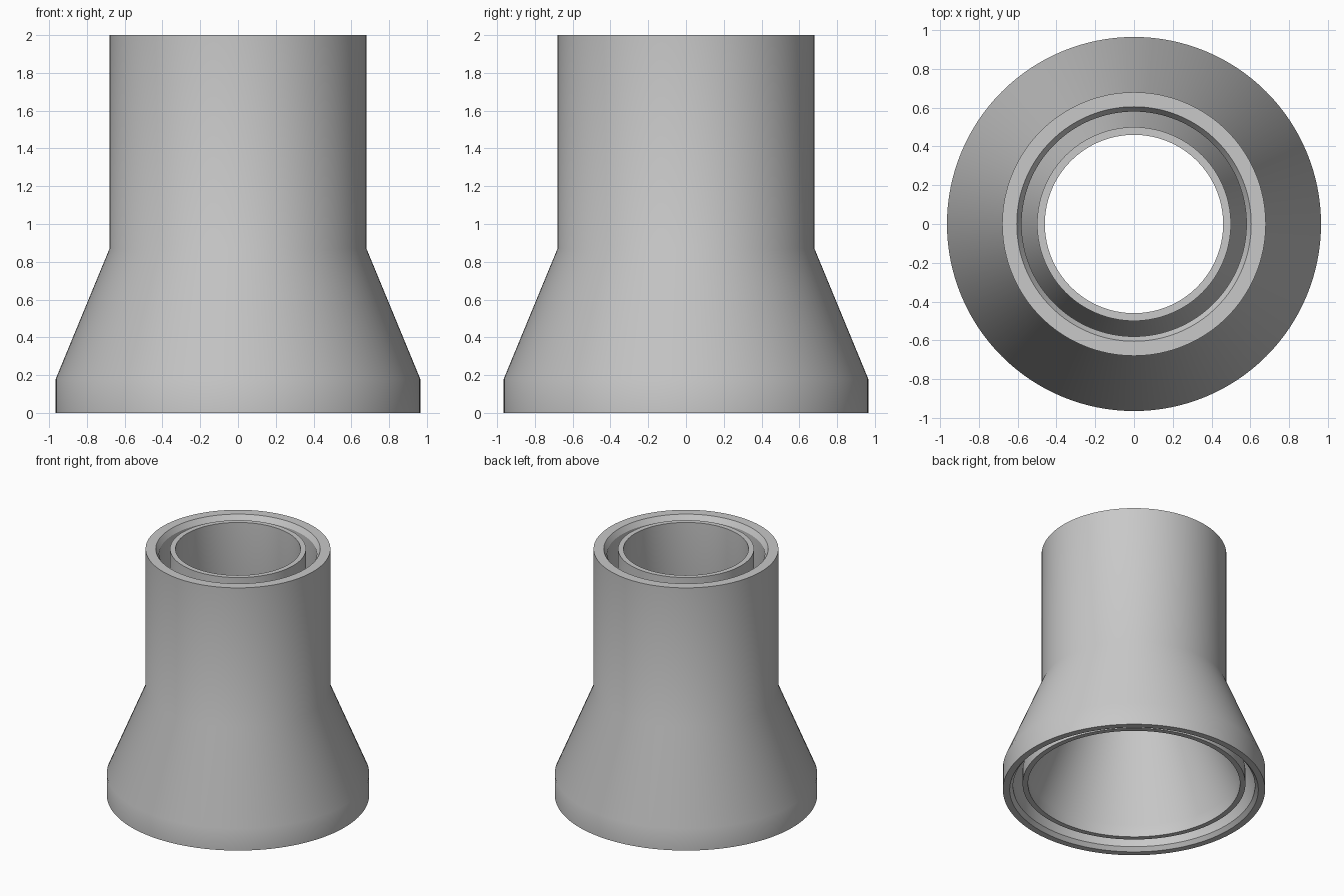
import bpy
import bmesh
from math import cos, sin, tau, radians

SEGMENTS = 128

cube = bpy.data.objects.get("Cube")
if cube:
    bpy.data.objects.remove(cube, do_unlink=True)

GREY = (0.58, 0.58, 0.58, 1.0)
grey = bpy.data.materials.new("light grey metal")
grey.use_nodes = True
grey.diffuse_color = GREY
grey.node_tree.nodes["Principled BSDF"].inputs["Base Color"].default_value = GREY


def lathe(name, profile):
    """Spin a closed (radius, height) profile around z into a hollow shell."""
    bm = bmesh.new()
    rings = []
    for i in range(SEGMENTS):
        a = tau * i / SEGMENTS
        rings.append([bm.verts.new((r * cos(a), r * sin(a), z)) for r, z in profile])
    count = len(profile)
    for i, ring in enumerate(rings):
        after = rings[(i + 1) % SEGMENTS]
        for j in range(count):
            k = (j + 1) % count
            bm.faces.new((ring[j], after[j], after[k], ring[k]))
    bmesh.ops.recalc_face_normals(bm, faces=bm.faces)
    mesh = bpy.data.meshes.new(name)
    bm.to_mesh(mesh)
    bm.free()
    mesh.materials.append(grey)
    obj = bpy.data.objects.new(name, mesh)
    bpy.context.collection.objects.link(obj)
    bpy.ops.object.select_all(action='DESELECT')
    obj.select_set(True)
    bpy.context.view_layer.objects.active = obj
    bpy.ops.object.shade_smooth_by_angle(angle=radians(30))
    return obj


# Outer sleeve: straight neck, flared skirt, chamfered inner lips
lathe("outer_sleeve", [
    (0.965, 0), (0.965, 0.18), (0.68, 0.87), (0.68, 2),
    (0.605, 2), (0.58, 1.96), (0.58, 0.85),
    (0.89, 0.14), (0.89, 0.03), (0.915, 0),
])

# Inner liner: thin tube following the sleeve across an open gap
lathe("inner_liner", [
    (0.82, 0.05), (0.82, 0.16), (0.50, 0.87), (0.50, 2),
    (0.46, 2), (0.46, 0.86), (0.78, 0.15), (0.78, 0.05),
])
